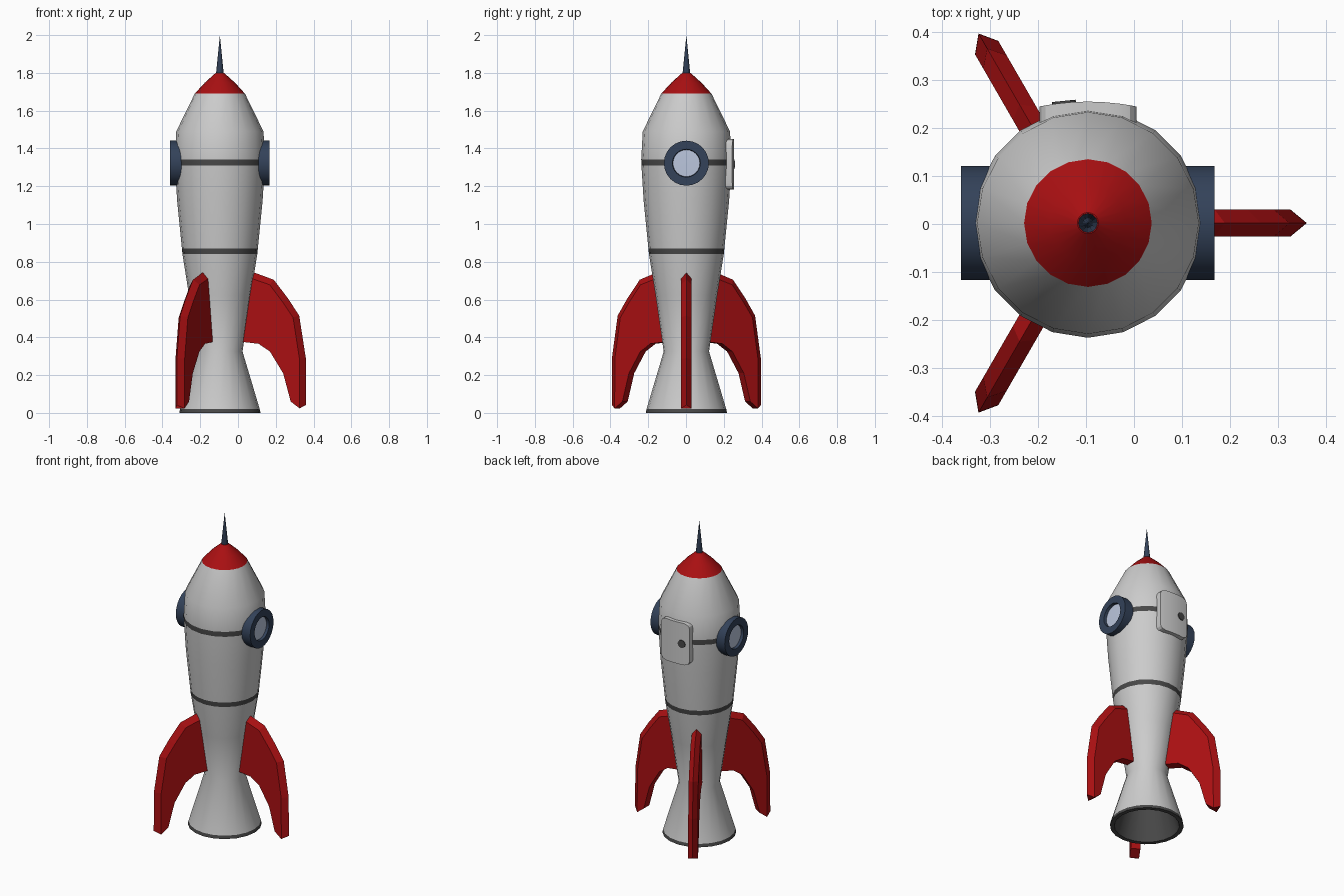
import bpy, bmesh, math
from mathutils import Matrix, Vector

if "Cube" in bpy.data.objects:
    bpy.data.objects.remove(bpy.data.objects["Cube"])

CX, CY = -0.096, 0.002   # rocket axis


def material(name, rgb):
    m = bpy.data.materials.new(name)
    m.diffuse_color = (*rgb, 1)
    m.use_nodes = True
    m.node_tree.nodes["Principled BSDF"].inputs["Base Color"].default_value = m.diffuse_color
    return m


GREY = material("light_grey", (0.60, 0.60, 0.60))
DARK = material("dark_grey", (0.065, 0.065, 0.065))
RED = material("red", (0.40, 0.005, 0.006))
NAVY = material("navy", (0.033, 0.054, 0.10))
GLASS = material("pale_blue", (0.50, 0.57, 0.73))


def finish(bm, name, mats, matrix=Matrix(), smooth=True):
    bm.transform(Matrix.Translation((CX, CY, 0)) @ matrix)
    me = bpy.data.meshes.new(name)
    bm.to_mesh(me)
    bm.free()
    for m in mats:
        me.materials.append(m)
    ob = bpy.data.objects.new(name, me)
    bpy.context.collection.objects.link(ob)
    if smooth:
        bpy.ops.object.select_all(action='DESELECT')
        ob.select_set(True)
        bpy.context.view_layer.objects.active = ob
        bpy.ops.object.shade_smooth_by_angle(angle=math.radians(25))
    return ob


def lathe(name, profile, mats, rule=None, sides=20, matrix=Matrix()):
    """Revolve (radius, height) points about z; rule(k) picks the material of strip k."""
    bm = bmesh.new()
    rings = []
    for r, z in profile:
        if r == 0:
            rings.append([bm.verts.new((0, 0, z))] * sides)
        else:
            rings.append([bm.verts.new((r * math.cos(t), r * math.sin(t), z))
                          for t in (2 * math.pi * i / sides for i in range(sides))])
    for k in range(len(rings) - 1):
        a, b = rings[k], rings[k + 1]
        for i in range(sides):
            j = (i + 1) % sides
            f = bm.faces.new(list(dict.fromkeys((a[i], a[j], b[j], b[i]))))
            f.material_index = rule(k) if rule else 0
    return finish(bm, name, mats, matrix)


# Hull: hollow nozzle inside, rim, then the outer skin with dark bands
hull = [(0, 0.32), (0.10, 0.32), (0.19, 0.0), (0.215, 0.0), (0.211, 0.02),
        (0.12, 0.325), (0.163, 0.62), (0.198, 0.84), (0.201, 0.87), (0.226, 1.12),
        (0.238, 1.31), (0.239, 1.342), (0.231, 1.49), (0.133, 1.69)]
lathe("hull", hull, [GREY, DARK], lambda k: int(k in (0, 1, 2, 3, 7, 10)))

# Nose cone and antenna
lathe("nose_cone", [(0.133, 1.69), (0.08, 1.748), (0.022, 1.80), (0, 1.802)], [RED])
lathe("antenna", [(0, 1.775), (0.014, 1.78), (0.02, 1.80), (0.0, 2.0)], [NAVY], sides=12)

# Round windows on both sides
for label, sign in (("right", 1), ("left", -1)):
    turn = Matrix.Rotation(sign * math.pi / 2, 4, 'Y')
    up = Matrix.Translation((0, 0, 1.322)) @ turn
    lathe(label + "_window_ring",
          [(0.119, 0.15), (0.119, 0.264), (0.074, 0.264), (0.071, 0.246)],
          [NAVY], sides=24, matrix=up)
    lathe(label + "_window_glass", [(0.074, 0.247), (0, 0.249)], [GLASS], sides=24, matrix=up)

# Fins: (outer ridge, inner edge) stations as (radius, height), top to tip
outer = [(0.155, 0.75), (0.19, 0.74), (0.285, 0.705), (0.36, 0.607), (0.42, 0.515),
         (0.455, 0.29), (0.456, 0.03)]
inner = [(0.10, 0.55), (0.10, 0.378), (0.205, 0.366), (0.235, 0.345), (0.265, 0.325),
         (0.335, 0.21), (0.375, 0.06)]
HALF, CHAMFER = 0.028, 0.034


def build_fin(name, angle):
    bm = bmesh.new()
    rows = []
    for k, (o, n) in enumerate(zip(outer, inner)):
        p = Vector(outer[max(k - 1, 0)])
        q = Vector(outer[min(k + 1, len(outer) - 1)])
        d = (q - p).normalized()
        s = Vector(o) + Vector((d.y, -d.x)) * CHAMFER    # shoulder inside the ridge
        tip = 0.012 if k == len(outer) - 1 else 0
        rows.append([bm.verts.new(c) for c in (
            (o[0], 0, o[1] + tip), (s.x, HALF, s.y - tip * 0.5), (n[0], HALF, n[1]),
            (n[0], -HALF, n[1]), (s.x, -HALF, s.y - tip * 0.5))])
    for a, b in zip(rows, rows[1:]):
        for i in range(5):
            j = (i + 1) % 5
            bm.faces.new((a[i], a[j], b[j], b[i]))
    bm.faces.new(rows[0])
    bm.faces.new(rows[-1])
    bmesh.ops.recalc_face_normals(bm, faces=bm.faces)
    finish(bm, name, [RED], Matrix.Rotation(angle, 4, 'Z'), smooth=False)


for i in range(3):
    build_fin("fin_%d" % (i + 1), i * 2 * math.pi / 3)

# Back hatch: rounded plate, gently curved across x
W, H, R, ZC = 0.101, 0.134, 0.035, 1.316


def hatch_y(x):
    return 0.253 - x * x


def half_height(x):
    d = max(0, abs(x) - (W - R))
    return H - R + math.sqrt(max(0, R * R - d * d))


bm = bmesh.new()
xs = [-W, -W + 0.004, -W + 0.013, -W + R, -0.033, 0, 0.033, W - R, W - 0.013, W - 0.004, W]
cols = []
for x in xs:
    h = half_height(x)
    cols.append([bm.verts.new((x, y, ZC + z)) for y, z in (
        (0.16, -h), (hatch_y(x), -h), (hatch_y(x), h), (0.16, h))])
for a, b in zip(cols, cols[1:]):
    for i in range(4):
        j = (i + 1) % 4
        bm.faces.new((a[i], a[j], b[j], b[i]))
bm.faces.new(cols[0])
bm.faces.new(cols[-1])
bmesh.ops.recalc_face_normals(bm, faces=bm.faces)
finish(bm, "hatch", [GREY])

# Hatch knob
lathe("hatch_knob", [(0.025, -0.01), (0.025, 0.004), (0, 0.004)], [DARK], sides=12,
      matrix=Matrix.Translation((-0.05, hatch_y(0.05), ZC))
      @ Matrix.Rotation(0.1, 4, 'Z') @ Matrix.Rotation(-math.pi / 2, 4, 'X'))
